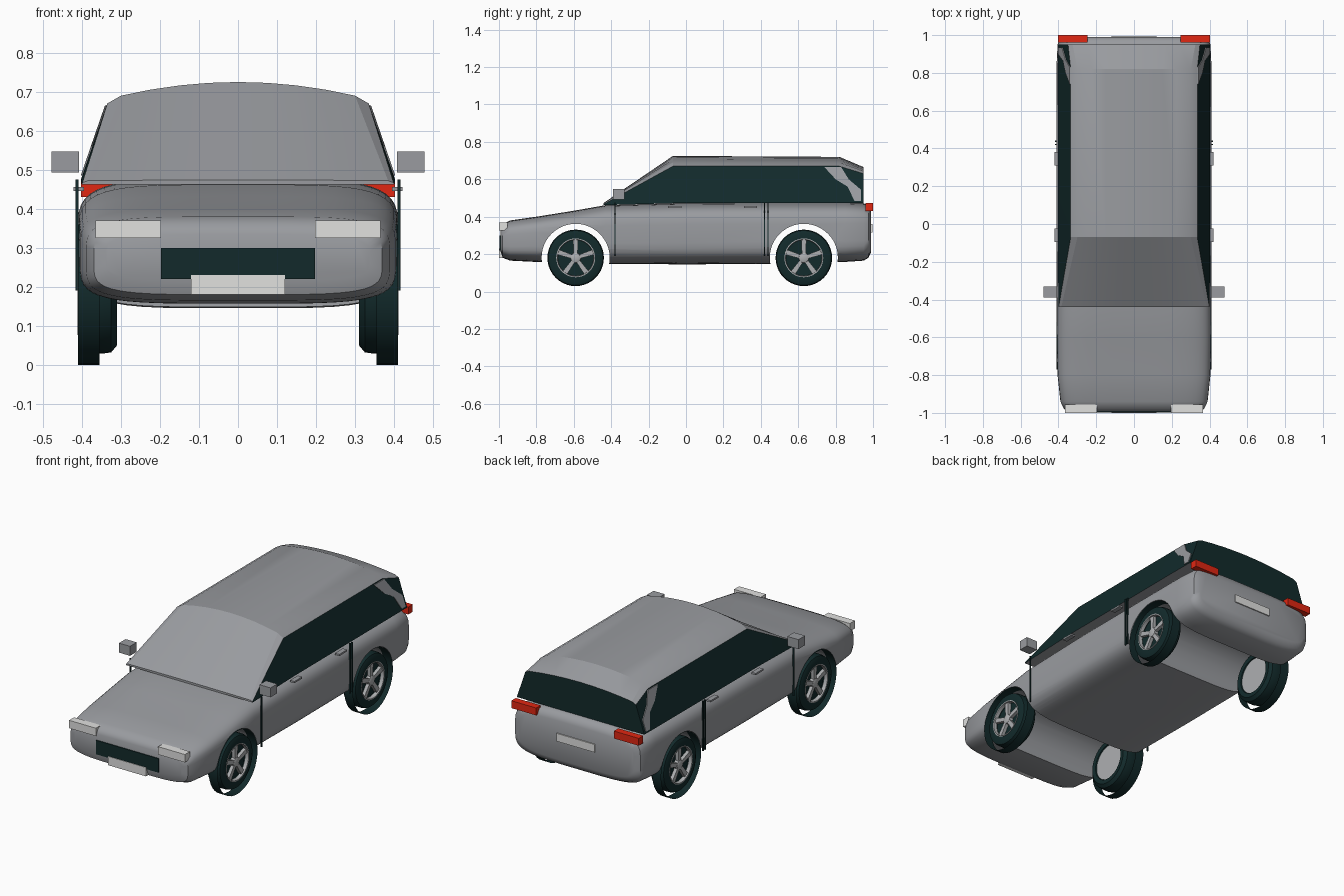
import bpy, bmesh, math
from mathutils import Matrix, Vector

cube = bpy.data.objects.get("Cube")
if cube:
    bpy.data.objects.remove(cube, do_unlink=True)


def material(name, r, g, b):
    m = bpy.data.materials.new(name)
    m.use_nodes = True
    m.diffuse_color = (r, g, b, 1)
    m.node_tree.nodes["Principled BSDF"].inputs["Base Color"].default_value = (r, g, b, 1)
    return m


SILVER = material("silver_paint", .32, .33, .35)
DARK = material("dark_glass_and_rubber", .006, .023, .024)
WHITE = material("lamp_white", .75, .75, .74)
RED = material("tail_red", .75, .02, .006)
ALLOY = material("wheel_alloy", .42, .43, .44)


def finish(name, bm, mats, smooth=None):
    bmesh.ops.recalc_face_normals(bm, faces=bm.faces[:])
    mesh = bpy.data.meshes.new(name)
    bm.to_mesh(mesh)
    bm.free()
    for m in mats:
        mesh.materials.append(m)
    ob = bpy.data.objects.new(name, mesh)
    bpy.context.collection.objects.link(ob)
    if smooth:
        shade(ob, smooth)
    return ob


def shade(ob, angle):
    bpy.ops.object.select_all(action='DESELECT')
    ob.select_set(True)
    bpy.context.view_layer.objects.active = ob
    bpy.ops.object.shade_smooth_by_angle(angle=math.radians(angle))


def box(name, x, y, z, mat):
    """Box from (low, high) pairs on each axis."""
    bm = bmesh.new()
    bmesh.ops.create_cube(bm, size=1)
    for v in bm.verts:
        v.co = Vector([(a + b) / 2 + c * (b - a) for (a, b), c in zip((x, y, z), v.co)])
    return finish(name, bm, [mat])


def loft(bm, rings):
    """Skin closed rings of points and cap both ends."""
    loops = [[bm.verts.new(p) for p in ring] for ring in rings]
    n = len(loops[0])
    for a, b in zip(loops, loops[1:]):
        for i in range(n):
            j = (i + 1) % n
            bm.faces.new((a[i], a[j], b[j], b[i]))
    bm.faces.new(loops[0])
    bm.faces.new(loops[-1])


def lathe(name, profile, side, y, z, mat, steps=40):
    """Turn an (x, radius) profile about the axle."""
    bm = bmesh.new()
    verts = [bm.verts.new((x * side, y, z + r)) for x, r in profile]
    edges = [bm.edges.new(pair) for pair in zip(verts, verts[1:])]
    bmesh.ops.spin(bm, geom=verts + edges, cent=(0, y, z), axis=(1, 0, 0),
                   angle=math.tau, steps=steps, use_duplicate=False)
    bmesh.ops.remove_doubles(bm, verts=bm.verts[:], dist=.0001)
    return finish(name, bm, [mat], 35)


# Lower body: rounded sections (y, half width, bottom, top)
STATIONS = [(-.992, .34, .215, .335), (-.98, .37, .18, .36), (-.94, .39, .165, .38),
            (-.8, .405, .158, .40), (-.6, .41, .15, .432), (-.43, .41, .148, .462),
            (0, .412, .145, .474), (.5, .412, .148, .476), (.85, .41, .158, .476),
            (.95, .405, .165, .472), (.975, .395, .18, .46), (.99, .365, .21, .43)]


def section(y, w, low, high, count=48, power=4.5):
    pts = []
    for i in range(count):
        a = math.tau * (i + .5) / count
        c, s = math.cos(a), math.sin(a)
        pts.append((math.copysign(abs(c) ** (2 / power), c) * w, y,
                    (low + high) / 2 + math.copysign(abs(s) ** (2 / power), s) * (high - low) / 2))
    return pts


bm = bmesh.new()
loft(bm, [section(*s) for s in STATIONS])
body = finish("body", bm, [SILVER])

# Wheel arches cut across the body
AXLES = {"front": -.59, "rear": .63}
AXLE_Z = .18
for y in AXLES.values():
    bm = bmesh.new()
    bmesh.ops.create_cone(bm, cap_ends=True, segments=48, radius1=.182, radius2=.182, depth=1.2,
                          matrix=Matrix.Translation((0, y, AXLE_Z)) @ Matrix.Rotation(math.pi / 2, 4, 'Y'))
    cutter = finish("arch_cutter", bm, [SILVER])
    cutter.hide_render = True
    mod = body.modifiers.new("arch", 'BOOLEAN')
    mod.operation = 'DIFFERENCE'
    mod.solver = 'EXACT'
    mod.object = cutter
    bpy.context.view_layer.objects.active = body
    bpy.ops.object.modifier_apply(modifier=mod.name)
    bpy.data.objects.remove(cutter, do_unlink=True)
shade(body, 40)


# Cabin: base, shoulder, roof edge and arched roof at each station
def cabin_ring(y, base, shoulder, edge, crown):
    half = [base, shoulder] + [(edge[0] * k / 4, crown - (crown - edge[1]) * (k / 4) ** 2)
                               for k in (4, 3, 2, 1)]
    left = [(x, y, z) for x, z in half]
    return left + [(0, y, crown)] + [(-x, y, z) for x, y, z in reversed(left)]


bm = bmesh.new()
loft(bm, [cabin_ring(-.44, (.40, .462), (.399, .467), (.385, .472), .474),
          cabin_ring(-.07, (.403, .472), (.335, .67), (.30, .69), .725),
          cabin_ring(.82, (.403, .474), (.335, .67), (.30, .69), .72),
          cabin_ring(.95, (.402, .474), (.349, .63), (.325, .642), .665)])
bmesh.ops.recalc_face_normals(bm, faces=bm.faces[:])
for f in bm.faces:
    # side and rear panes are glass
    f.material_index = int(abs(f.normal.x) > .8 or f.normal.y > .9)
finish("cabin", bm, [SILVER, DARK], 20)

# Rear pillar plates lying on the sloped side glass
PILLAR = [(.74, .665), (.83, .665), (.87, .60), (.935, .545), (.935, .485), (.90, .485),
          (.865, .56), (.80, .60)]
for side, label in ((1, "left"), (-1, "right")):
    bm = bmesh.new()
    loft(bm, [[(side * (.403 - .345 * (z - .474) + off), y, z) for y, z in PILLAR]
              for off in (-.003, .004)])
    finish(label + "_rear_pillar", bm, [SILVER])


def span(side, a, b):
    return tuple(sorted((side * a, side * b)))


for side, label in ((1, "left"), (-1, "right")):
    # Lamps, mirrors, door seams and handles
    box(label + "_headlight", span(side, .197, .365), (-1, -.955), (.325, .37), WHITE)
    box(label + "_tail_light", span(side, .245, .402), (.96, 1), (.43, .472), RED)
    box(label + "_mirror", span(side, .408, .478), (-.39, -.33), (.493, .547), SILVER)
    for y in (-.38, .42, .438):
        box(label + "_door_seam", span(side, .409, .417), (y - .003, y + .003), (.19, .475), DARK)
    for y in (-.06, .345):
        box(label + "_door_handle", span(side, .395, .422), (y - .035, y + .035), (.446, .456), SILVER)

    # Wheels
    for end, y in AXLES.items():
        name = end + "_" + label
        lathe(name + "_tyre", [(.33, .10), (.312, .105), (.31, .13), (.325, .148), (.345, .151),
                               (.385, .151), (.402, .146), (.409, .13), (.409, .104), (.39, .098)],
              side, y, AXLE_Z, DARK)
        lathe(name + "_arch_liner", [(.355, .18), (.41, .18)], side, y, AXLE_Z, DARK)
        lathe(name + "_rim", [(.39, .096), (.411, .098), (.411, .104), (.395, .104)],
              side, y, AXLE_Z, ALLOY)
        lathe(name + "_dish", [(.38, 0), (.385, .10)], side, y, AXLE_Z, DARK)
        lathe(name + "_inner_disc", [(.318, 0), (.318, .102)], side, y, AXLE_Z, ALLOY)
        lathe(name + "_hub", [(.38, .028), (.404, .026), (.408, .018), (.408, 0)],
              side, y, AXLE_Z, ALLOY)
        bm = bmesh.new()
        for k in range(5):
            turn = Matrix.Rotation(math.tau * k / 5, 3, 'X')
            rings = []
            for r, w in ((.015, .010), (.098, .014)):
                corners = ((.384, -w), (.384, w), (.403, w), (.403, -w))
                rings.append([turn @ Vector((side * x, t, r)) + Vector((0, y, AXLE_Z))
                              for x, t in corners])
            loft(bm, rings)
        finish(name + "_spokes", bm, [ALLOY])

# Grille and number plates
box("grille", (-.197, .197), (-.997, -.97), (.22, .30), DARK)
box("front_plate", (-.12, .12), (-1, -.96), (.18, .23), WHITE)
box("rear_plate", (-.12, .12), (.985, .996), (.315, .36), WHITE)
